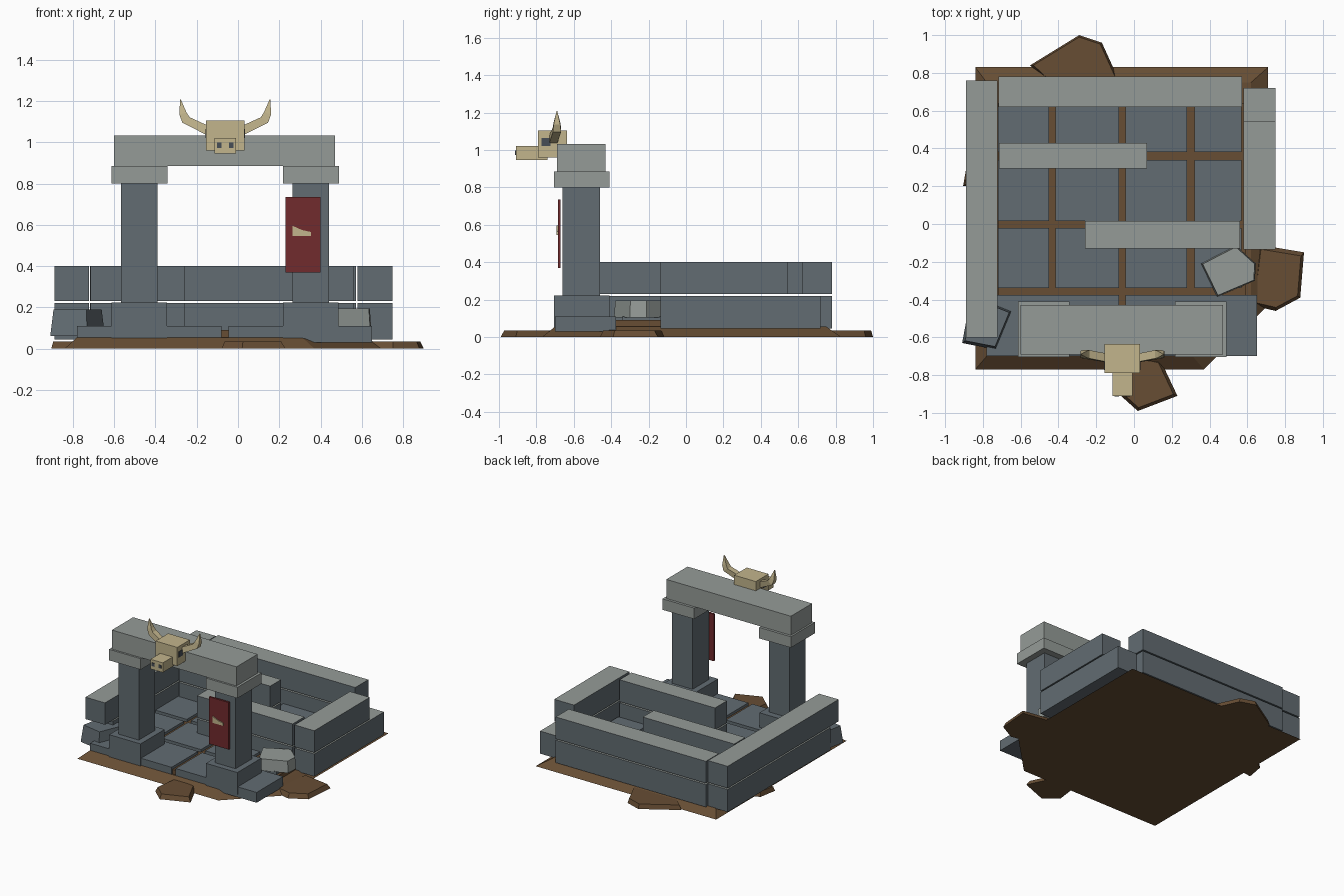
import bpy, bmesh
from mathutils import Vector

if "Cube" in bpy.data.objects:
    bpy.data.objects.remove(bpy.data.objects["Cube"])


def material(name, rgb):
    m = bpy.data.materials.new(name)
    m.diffuse_color = (*rgb, 1)
    m.use_nodes = True
    m.node_tree.nodes["Principled BSDF"].inputs["Base Color"].default_value = m.diffuse_color
    return m


DARK = material("dark stone", (0.122, 0.150, 0.168))
LIGHT = material("light stone", (0.300, 0.330, 0.312))
EARTH = material("brown earth", (0.135, 0.075, 0.034))
RED = material("red cloth", (0.165, 0.024, 0.026))
BONE = material("bone", (0.540, 0.460, 0.265))
HOLLOW = material("skull hollow", (0.062, 0.075, 0.092))


def finish(name, bm, mat, top=None):
    """Turn a bmesh into an object; upward faces take the top material."""
    bmesh.ops.recalc_face_normals(bm, faces=bm.faces)
    me = bpy.data.meshes.new(name)
    me.materials.append(mat)
    if top:
        me.materials.append(top)
        for f in bm.faces:
            f.material_index = 1 if f.normal.z > 0.9 else 0
    bm.to_mesh(me)
    bm.free()
    ob = bpy.data.objects.new(name, me)
    bpy.context.collection.objects.link(ob)
    return ob


def loft(name, rings, mat, top=None):
    """Skin a list of equal-sized vertex rings and cap both ends."""
    bm = bmesh.new()
    loops = [[bm.verts.new(p) for p in ring] for ring in rings]
    n = len(rings[0])
    for a, b in zip(loops, loops[1:]):
        for i in range(n):
            bm.faces.new((a[i], a[(i + 1) % n], b[(i + 1) % n], b[i]))
    bm.faces.new(loops[0])
    bm.faces.new(loops[-1])
    return finish(name, bm, mat, top)


def box(name, x, y, z, mat, top=None):
    rings = [[(x[0], y[0], h), (x[1], y[0], h), (x[1], y[1], h), (x[0], y[1], h)] for h in z]
    return loft(name, rings, mat, top)


def rock(name, pts, z0, z1, mat, shrink=0.85):
    """Tapered polygonal block."""
    cx = sum(p[0] for p in pts) / len(pts)
    cy = sum(p[1] for p in pts) / len(pts)
    upper = [(cx + (x - cx) * shrink, cy + (y - cy) * shrink, z1) for x, y in pts]
    return loft(name, [[(x, y, z0) for x, y in pts], upper], mat)


# earth base with sloped rim and one cut corner
low = [(-0.84, -0.77), (0.37, -0.77), (0.71, -0.43), (0.71, 0.83), (-0.84, 0.83)]
high = [(-0.78, -0.70), (0.31, -0.70), (0.62, -0.40), (0.62, 0.75), (-0.78, 0.75)]
loft("earth_base", [[(x, y, 0) for x, y in low], [(x, y, 0.055) for x, y in high]], EARTH)
box("mortar_bed", (-0.72, 0.59), (-0.39, 0.64), (0.045, 0.09), EARTH)
box("mortar_front", (-0.09, -0.03), (-0.69, -0.38), (0.045, 0.09), EARTH)

# clods of earth around the base
rock("back_clod", [(-0.55, 0.84), (-0.29, 1.0), (-0.17, 0.96), (-0.07, 0.74), (-0.40, 0.70)],
     0, 0.035, EARTH, 0.93)
rock("front_clod", [(-0.08, -0.90), (0.02, -0.99), (0.23, -0.91), (0.14, -0.72), (-0.05, -0.68)],
     0, 0.035, EARTH, 0.88)
rock("right_clod", [(0.62, -0.43), (0.75, -0.46), (0.88, -0.39), (0.90, -0.15), (0.66, -0.11)],
     0, 0.035, EARTH, 0.88)
rock("left_clod", [(-0.905, 0.20), (-0.88, 0.34), (-0.74, 0.42), (-0.70, 0.22)],
     0, 0.035, EARTH, 0.9)

# floor slabs in a grid
xs = [(-0.72, -0.45), (-0.415, -0.08), (-0.045, 0.28), (0.32, 0.57)]
ys = [(-0.34, -0.02), (0.015, 0.34), (0.38, 0.62)]
for x in xs:
    for y in ys:
        box("floor_slab", x, y, (0.045, 0.11), DARK)
box("front_step_left", (-0.78, -0.08), (-0.70, -0.375), (0.05, 0.11), DARK)
box("front_step_right", (-0.045, 0.65), (-0.70, -0.375), (0.03, 0.11), DARK)

# walls of two courses with pale tops: x, lower y, upper y
walls = {
    "left_wall": ((-0.89, -0.723), (-0.50, 0.76), (-0.60, 0.76)),
    "back_wall": ((-0.717, 0.573), (0.62, 0.78), (0.62, 0.78)),
    "right_wall": ((0.58, 0.75), (-0.135, 0.72), (-0.135, 0.545)),
    "inner_wall_back": ((-0.715, 0.07), (0.295, 0.43), (0.295, 0.43)),
    "inner_wall_front": ((-0.26, 0.56), (-0.13, 0.015), (-0.13, 0.015)),
}
for name, (x, y_low, y_up) in walls.items():
    box(name + "_lower", x, y_low, (0.045, 0.22), DARK, LIGHT)
    box(name + "_upper", x, y_up, (0.23, 0.40), DARK, LIGHT)

# fallen stones
rock("fallen_dark_stone", [(-0.91, -0.63), (-0.73, -0.665), (-0.645, -0.46), (-0.72, -0.43),
                           (-0.88, -0.47)], 0.06, 0.19, DARK, 0.88)
rock("fallen_light_stone", [(0.355, -0.21), (0.54, -0.115), (0.645, -0.21), (0.64, -0.30),
                            (0.44, -0.385)], 0.105, 0.195, LIGHT, 0.95)

# gateway: two pillars with plinths and caps, joined by a lintel
for cx in (-0.478, 0.353):
    box("pillar_plinth", (cx - 0.135, cx + 0.135), (-0.705, -0.41), (0.05, 0.223), DARK)
    box("pillar", (cx - 0.088, cx + 0.088), (-0.66, -0.46), (0.22, 0.805), DARK)
    box("pillar_cap", (cx - 0.136, cx + 0.136), (-0.705, -0.41), (0.80, 0.885), LIGHT)
box("lintel", (-0.60, 0.47), (-0.69, -0.43), (0.885, 1.033), LIGHT)

# hanging banner with a bone patch
box("banner", (0.23, 0.40), (-0.685, -0.67), (0.37, 0.735), RED)
patch = [(0.265, 0.545), (0.355, 0.545), (0.355, 0.565), (0.31, 0.575), (0.265, 0.595)]
loft("banner_patch", [[(x, y, z) for x, z in patch] for y in (-0.692, -0.684)], BONE)

# horned skull on the lintel
CX = -0.062
box("skull", (CX - 0.093, CX + 0.093), (-0.79, -0.635), (0.96, 1.105), BONE)
box("snout", (CX - 0.053, CX + 0.053), (-0.91, -0.74), (0.945, 1.02), BONE)
# horn centre line: offset from middle, y, z, half thickness
horn = [(0.08, -0.71, 1.055, 0.022), (0.19, -0.69, 1.108, 0.022),
        (0.205, -0.69, 1.14, 0.018), (0.217, -0.69, 1.207, 0.002)]
axes = [Vector((-0.45, 0, 1)), Vector((-0.8, 0, 0.6)), Vector((-1, 0, 0.3)), Vector((-1, 0, 0.2))]
for s in (-1, 1):
    rings = []
    for (x, y, z, r), a in zip(horn, axes):
        c, d = Vector((x, y, z)), a.normalized() * r
        w = Vector((0, r, 0))
        ring = [c + d + w, c + d - w, c - d - w, c - d + w]
        rings.append([(CX + s * p.x, p.y, p.z) for p in ring])
    loft("horn", rings, BONE)
    # eye and nostril plates
    ex = CX + s * 0.093
    box("eye", (ex - 0.003, ex + 0.003), (-0.772, -0.725), (1.02, 1.065), HOLLOW)
    nx = CX + s * 0.029
    box("nostril", (nx - 0.011, nx + 0.011), (-0.913, -0.907), (0.972, 0.998), HOLLOW)
